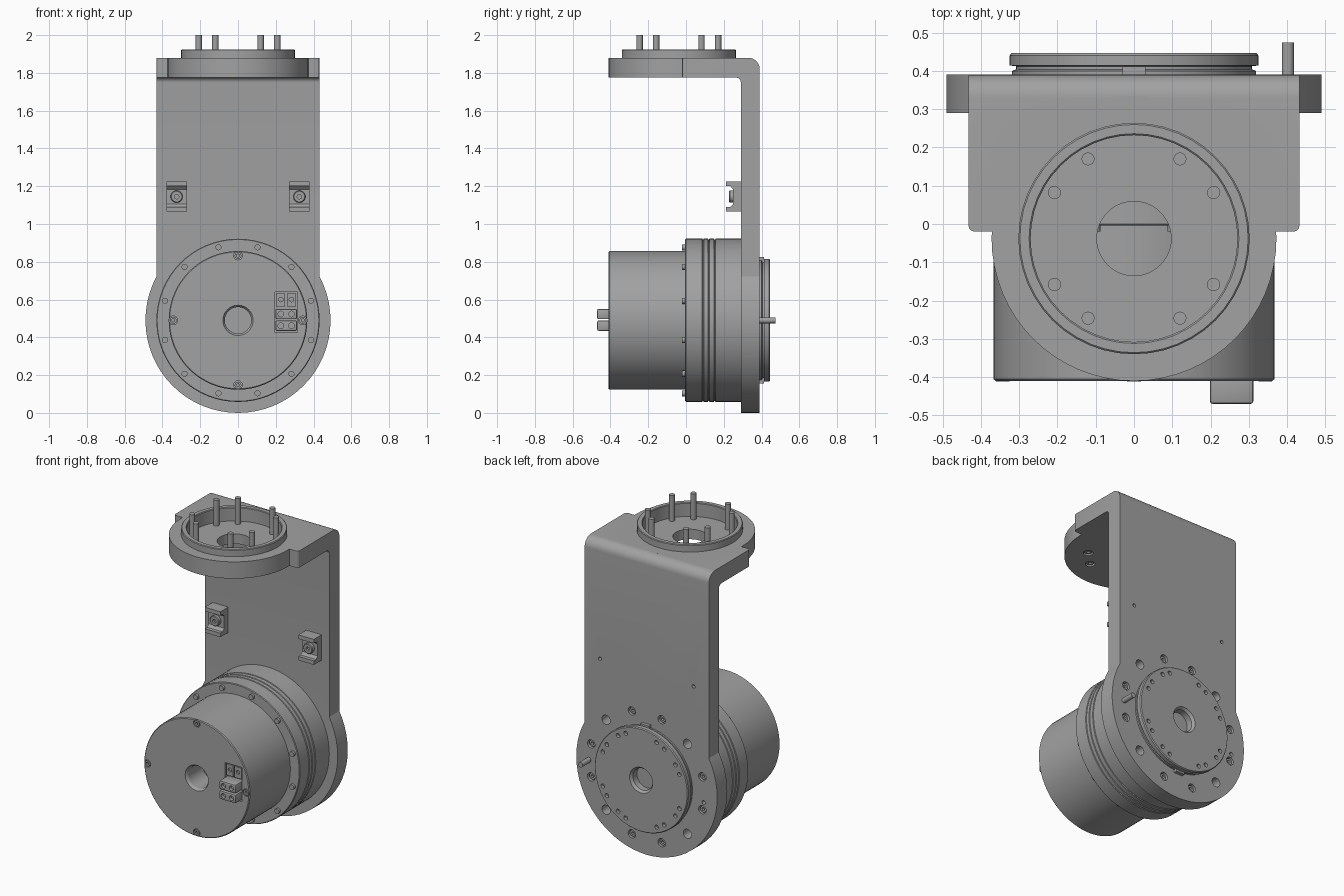
import bpy, bmesh
from math import radians, sin, cos, pi
from mathutils import Matrix, Vector

old = bpy.data.objects.get("Cube")
if old:
    bpy.data.objects.remove(old, do_unlink=True)

grey = bpy.data.materials.new("machined grey")
grey.use_nodes = True
colour = (0.36, 0.36, 0.36, 1)
grey.diffuse_color = colour
grey.node_tree.nodes["Principled BSDF"].inputs["Base Color"].default_value = colour

CZ = 0.49       # motor axis height
TY = -0.038     # upper flange axis
TO_Y = Matrix.Rotation(-pi / 2, 4, 'X')
TO_Z = Matrix.Identity(4)


def lathe(bm, profile, centre, turn=TO_Y, steps=48):
    """Spin (radius, height) points round an axis and add them to bm."""
    part = bmesh.new()
    vs = [part.verts.new((r, 0, h)) for r, h in profile]
    edges = [part.edges.new(pair) for pair in zip(vs, vs[1:])]
    bmesh.ops.spin(part, geom=vs + edges, cent=(0, 0, 0), axis=(0, 0, 1),
                   angle=2 * pi, steps=steps)
    bmesh.ops.remove_doubles(part, verts=part.verts, dist=1e-5)
    bmesh.ops.recalc_face_normals(part, faces=part.faces)
    part.transform(Matrix.Translation(centre) @ turn)
    mesh = bpy.data.meshes.new("part")
    part.to_mesh(mesh)
    part.free()
    bm.from_mesh(mesh)
    bpy.data.meshes.remove(mesh)


def rod(bm, r, a, b, centre, turn=TO_Y, steps=16):
    lathe(bm, [(0, a), (r, a), (r, b), (0, b)], centre, turn, steps)


def box(bm, lo, hi):
    lo, hi = Vector(lo), Vector(hi)
    m = Matrix.Translation((lo + hi) / 2) @ Matrix.Diagonal((*(hi - lo), 1))
    return bmesh.ops.create_cube(bm, size=1, matrix=m)["verts"]


def extrude_x(bm, outline, x0, x1):
    face = bm.faces.new([bm.verts.new((x0, y, z)) for y, z in outline])
    new = bmesh.ops.extrude_face_region(bm, geom=[face])["geom"]
    bmesh.ops.translate(bm, vec=(x1 - x0, 0, 0),
                        verts=[v for v in new if isinstance(v, bmesh.types.BMVert)])
    bmesh.ops.recalc_face_normals(bm, faces=bm.faces)


def make(name, bm):
    mesh = bpy.data.meshes.new(name)
    bm.to_mesh(mesh)
    bm.free()
    mesh.materials.append(grey)
    ob = bpy.data.objects.new(name, mesh)
    bpy.context.collection.objects.link(ob)
    return ob


def combine(ob, bm, operation='DIFFERENCE'):
    tool = make("cutter", bm)
    tool.hide_render = True
    mod = ob.modifiers.new("combine", 'BOOLEAN')
    mod.operation, mod.solver, mod.object = operation, 'EXACT', tool
    bpy.context.view_layer.objects.active = ob
    bpy.ops.object.modifier_apply(modifier=mod.name)
    bpy.data.objects.remove(tool, do_unlink=True)


def around(r, degrees):
    """Points on a circle about the motor axis."""
    return [(r * cos(radians(a)), 0, CZ + r * sin(radians(a))) for a in degrees]


def corner(cy, cz, r, start, end, n=8):
    angles = [radians(start + (end - start) * i / n) for i in range(n + 1)]
    return [(cy + r * cos(a), cz + r * sin(a)) for a in angles]


# L-shaped bracket with rounded bend
bm = bmesh.new()
outline = [(0.29, CZ), (0.39, CZ)] + corner(0.33, 1.82, 0.06, 0, 90) + \
          [(-0.02, 1.88), (-0.02, 1.775)] + corner(0.265, 1.75, 0.025, 90, 0)
extrude_x(bm, outline, -0.432, 0.432)
front_edges = [e for e in bm.edges if all(abs(v.co.y + 0.02) < 1e-4 for v in e.verts)
               and abs(e.verts[0].co.x - e.verts[1].co.x) < 1e-4]
bmesh.ops.bevel(bm, geom=front_edges, offset=0.015, segments=3, profile=0.5, affect='EDGES')
bracket = make("bracket", bm)
bm = bmesh.new()
rod(bm, 0.49, 0.29, 0.39, (0, 0, CZ), steps=64)
combine(bracket, bm, 'UNION')
bm = bmesh.new()
rod(bm, 0.372, 1.775, 1.88, (0, TY, 0), TO_Z, 64)
combine(bracket, bm, 'UNION')

# Bracket holes: bolt circle, clip screws, upper recess and bore
bolts = [a for a in range(15, 360, 30) if a % 45]
pins = [(0.24 * cos(radians(q + a)), TY + 0.24 * sin(radians(q + a)), 0)
        for q in range(0, 360, 90) for a in (30, 60)]
bm = bmesh.new()
for p in around(0.4, bolts):
    rod(bm, 0.026, 0.36, 0.45, p)
for p in around(0.4, range(45, 360, 90)):
    rod(bm, 0.029, 0.31, 0.45, p)
for p in around(0.4, [188]):
    rod(bm, 0.012, 0.36, 0.45, p)
for s in (-1, 1):
    rod(bm, 0.011, 0.35, 0.45, (s * 0.325, 0, 1.145))
for p in pins:
    rod(bm, 0.028, 1.7, 1.8, p, TO_Z)
combine(bracket, bm)
bm = bmesh.new()
lathe(bm, [(0, 1.7), (0.097, 1.7), (0.097, 1.838), (0.27, 1.838), (0.27, 1.95), (0, 1.95)],
      (0, TY, 0), TO_Z)
combine(bracket, bm)

# Raised rim of the upper flange
bm = bmesh.new()
lathe(bm, [(0.27, 1.87), (0.302, 1.87), (0.302, 1.92), (0.298, 1.924),
           (0.274, 1.924), (0.27, 1.92), (0.27, 1.87)], (0, TY, 0), TO_Z)
make("upper_rim", bm)

# Upper studs with heads under the flange
bm = bmesh.new()
for p in pins:
    rod(bm, 0.017, 1.83, 2.0, p, TO_Z)
    lathe(bm, [(0, 1.79), (0.01, 1.79), (0.01, 1.78), (0.021, 1.78), (0.021, 1.802),
               (0, 1.802)], p, TO_Z, 16)
make("upper_studs", bm)

# Motor housing with flange, seam grooves and blind bore
seams = []
for y in (0.09, 0.12, 0.152):
    seams += [(0.432, y - 0.004), (0.427, y - 0.002), (0.427, y + 0.002), (0.432, y + 0.004)]
bm = bmesh.new()
lathe(bm, [(0, -0.25), (0.07, -0.25), (0.07, -0.395), (0.08, -0.41), (0.362, -0.41),
           (0.367, -0.405), (0.367, -0.004), (0.428, -0.004), (0.432, 0)] + seams +
      [(0.432, 0.291), (0, 0.291)], (0, 0, CZ), steps=64)
housing = make("motor_housing", bm)
bm = bmesh.new()
box(bm, (0.195, -0.45, 0.425), (0.315, -0.385, 0.64))
for p in around(0.343, range(0, 360, 90)):
    rod(bm, 0.023, -0.45, -0.398, p)
combine(housing, bm)

# Motor screws: flange ring and front cover
bm = bmesh.new()
for p in around(0.4, range(15, 360, 30)):
    rod(bm, 0.016, -0.02, 0.01, p)
for p in around(0.343, range(0, 360, 90)):
    lathe(bm, [(0, -0.4), (0.008, -0.4), (0.008, -0.411), (0.018, -0.411),
               (0.018, -0.39), (0, -0.39)], p, steps=16)
make("motor_screws", bm)

# Plugs: two projecting double plugs and two recessed sockets
bm = bmesh.new()
for z in (0.434, 0.496):
    box(bm, (0.198, -0.47, z), (0.312, -0.38, z + 0.055))
bmesh.ops.bevel(bm, geom=bm.edges[:], offset=0.008, segments=2, profile=0.5, affect='EDGES')
for x in (0.202, 0.259):
    box(bm, (x, -0.405, 0.562), (x + 0.048, -0.38, 0.632))
plugs = make("plugs", bm)
bm = bmesh.new()
for x in (0.227, 0.283):
    for z in (0.4615, 0.5235):
        rod(bm, 0.015, -0.5, -0.45, (x, 0, z))
    rod(bm, 0.012, -0.5, -0.395, (x, 0, 0.6))
combine(plugs, bm)

# Rear output disc with rim groove, blind bore and screw holes
bm = bmesh.new()
lathe(bm, [(0, 0.38), (0.318, 0.38), (0.318, 0.4), (0.308, 0.404), (0.308, 0.412),
           (0.325, 0.414), (0.325, 0.44), (0.32, 0.446), (0.08, 0.446), (0.068, 0.43),
           (0.068, 0.3), (0, 0.3)], (0, 0, CZ), steps=64)
disc = make("output_disc", bm)
bm = bmesh.new()
for p in around(0.287, [q + a for q in range(0, 360, 90) for a in (22, 34, 56, 68)]):
    rod(bm, 0.013, 0.425, 0.47, p)
combine(disc, bm)

# Rear dial pin, index keys and bolt heads
bm = bmesh.new()
rod(bm, 0.016, 0.37, 0.474, (0.402, 0, CZ))
make("rear_pin", bm)
bm = bmesh.new()
for s in (-1, 1):
    a, b = sorted((CZ + s * 0.30, CZ + s * 0.335))
    box(bm, (-0.03, 0.385, a), (0.03, 0.412, b))
make("index_keys", bm)
bm = bmesh.new()
for p in around(0.4, bolts):
    lathe(bm, [(0, 0.365), (0.009, 0.365), (0.009, 0.38), (0.02, 0.38),
               (0.02, 0.355), (0, 0.355)], p, steps=16)
make("rear_bolts", bm)

# Cable clips: C-shaped saddle with a centre screw
half = [(0.292, 0.08), (0.212, 0.08), (0.212, 0.055), (0.235, 0.055), (0.25, 0.038)]
saddle = half + [(y, -z) for y, z in reversed(half)]
for side, s in (("left", 1), ("right", -1)):
    bm = bmesh.new()
    extrude_x(bm, [(y, 1.145 + z) for y, z in saddle], s * 0.325 - 0.054, s * 0.325 + 0.054)
    lathe(bm, [(0, 0.242), (0.012, 0.242), (0.012, 0.228), (0.028, 0.228), (0.032, 0.232),
               (0.032, 0.26), (0, 0.26)], (s * 0.325, 0, 1.145), steps=24)
    make(side + "_cable_clip", bm)

# Smooth round surfaces, keep sharp edges
bpy.ops.object.select_all(action='DESELECT')
for ob in bpy.context.collection.objects:
    if ob.type == 'MESH' and grey.name in ob.data.materials:
        ob.select_set(True)
        bpy.context.view_layer.objects.active = ob
bpy.ops.object.shade_smooth_by_angle(angle=radians(30))
